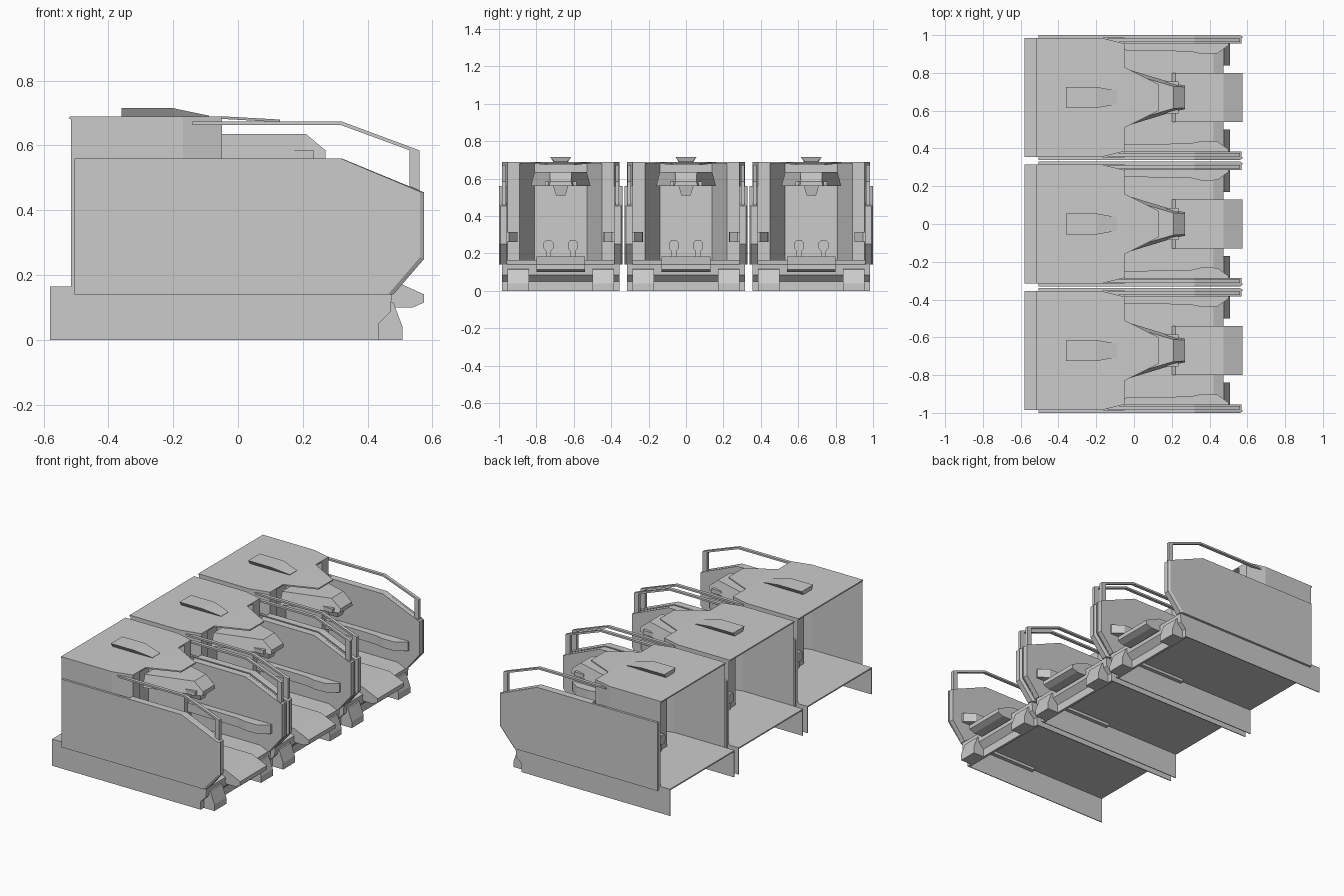
import bpy, bmesh

if "Cube" in bpy.data.objects:
    bpy.data.objects.remove(bpy.data.objects["Cube"])

PITCH = 0.67


def mesh_object(name, bm):
    bmesh.ops.recalc_face_normals(bm, faces=bm.faces)
    me = bpy.data.meshes.new(name)
    bm.to_mesh(me)
    bm.free()
    ob = bpy.data.objects.new(name, me)
    bpy.context.collection.objects.link(ob)
    return ob


def loft(name, rings):
    """Closed solid through rings of equal point count."""
    bm = bmesh.new()
    vs = [[bm.verts.new(p) for p in r] for r in rings]
    n = len(rings[0])
    for a, b in zip(vs, vs[1:]):
        for i in range(n):
            j = (i + 1) % n
            bm.faces.new((a[i], a[j], b[j], b[i]))
    bm.faces.new(vs[0])
    bm.faces.new(vs[-1])
    return mesh_object(name, bm)


def side(name, prof, y0, y1):
    """x-z profile extruded along y."""
    return loft(name, [[(x, y, z) for x, z in prof] for y in (y0, y1)])


def plan(name, prof, z0, z1):
    """x-y outline extruded along z."""
    return loft(name, [[(x, y, z) for x, y in prof] for z in (z0, z1)])


def wedge(name, stations):
    """Trapezoid sections (x, bottom half width, top half width, bottom z, top z) along x."""
    return loft(name, [[(x, -b, z0), (x, b, z0), (x, t, z1), (x, -t, z1)]
                       for x, b, t, z0, z1 in stations])


def sheet(name, path, z0, z1):
    """Open wall following an x-y path."""
    bm = bmesh.new()
    cols = [[bm.verts.new((x, y, z)) for z in (z0, z1)] for x, y in path]
    for a, b in zip(cols, cols[1:]):
        bm.faces.new((a[0], b[0], b[1], a[1]))
    return mesh_object(name, bm)


def sym(half):
    return half + [(x, -y) for x, y in reversed(half)]


single, mirrored = [], []

# Body: side walls, front returns and recessed alcove, open at the back
single.append(sheet("body_wall", sym([(-.515, .315), (-.17, .315), (-.05, .285),
                                      (-.05, .22), (-.24, .14)]), .165, .685))
single.append(plan("roof", sym([(-.52, .315), (-.17, .315), (-.05, .285),
                                (-.05, .16)]), .682, .69))
single.append(wedge("roof_tongue", [(-.05, .16, .16, .682, .69), (.13, .07, .07, .672, .68)]))

# Roof cap, flaring upward, sloping down at the front
single.append(wedge("roof_cap", [(-.36, .038, .056, .688, .715), (-.20, .038, .056, .688, .715),
                                 (-.09, .035, .036, .688, .692)]))

# Hood with slanted sides and sloped nose, and the small lamp below it
single.append(wedge("hood", [(-.07, .16, .14, .56, .635), (.21, .075, .058, .56, .635),
                             (.27, .062, .056, .56, .585)]))
single.append(side("hood_crossbar", [(.17, .56), (.235, .56), (.235, .585), (.17, .585)], -.085, .085))
single.append(loft("hood_lamp", [[(.17, -.025, .51), (.23, -.025, .51), (.23, .025, .51), (.17, .025, .51)],
                                 [(.16, -.04, .56), (.24, -.04, .56), (.24, .04, .56), (.16, .04, .56)]]))

# Floor, entry ramp and front beam
single.append(side("floor", [(-.58, .157), (-.58, .165), (.42, .165), (.475, .14), (.42, .157)], -.315, .315))
single.append(side("entry_ramp", [(.20, .165), (.22, .185), (.475, .185), (.575, .14), (.575, .115),
                                  (.54, .10), (.48, .10), (.44, .15)], -.13, .13))
single.append(side("front_beam", [(.42, 0), (.435, 0), (.435, .05), (.47, .085), (.475, .14),
                                  (.455, .14), (.455, .09), (.42, .055)], -.315, .315))

# Base skirt
mirrored.append(side("base_skirt", [(-.58, 0), (-.58, .165), (.42, .165), (.475, .14), (.47, .085),
                                    (.435, .05), (.435, 0)], .310, .315))
# Front foot
mirrored.append(side("front_foot", [(.43, 0), (.43, .05), (.465, .08), (.465, .12), (.48, .115),
                                    (.508, .04), (.508, 0)], .17, .285))

# Outer panel with beveled front rim and inner lining
outline = [(-.505, .14), (-.505, .56), (.32, .56), (.575, .455), (.575, .25), (.48, .14)]
inset = [(-.505, .14), (-.505, .56), (.317, .56), (.562, .457), (.562, .255), (.463, .14)]
mirrored.append(loft("outer_panel", [[(x, .316, z) for x, z in outline],
                                     [(x, .322, z) for x, z in outline],
                                     [(x, .330, z) for x, z in inset]]))
lining = [(-.05, .14), (-.05, .56), (.32, .56), (.57, .455), (.57, .25), (.48, .14)]
mirrored.append(side("inner_lining", lining, .286, .316))

# Hand rail
mirrored.append(side("hand_rail", [(-.14, .663), (.318, .663), (.53, .585), (.53, .47), (.56, .46),
                                   (.56, .585), (.32, .674), (-.14, .674)], .293, .313))
# Arm rest along the inside wall
mirrored.append(plan("arm_rest", [(-.05, .29), (-.05, .25), (.30, .243), (.36, .23), (.44, .232),
                                  (.50, .275), (.50, .29)], .26, .315))

# Lever on a post at the foot of the alcove wall
oct_ring = [(.5, 1), (1, .5), (1, -.5), (.5, -1), (-.5, -1), (-1, -.5), (-1, .5), (-.5, 1)]
mirrored.append(loft("lever_knob", [[(x, .065 + .026 * a, .242 + .03 * b) for a, b in oct_ring]
                                    for x in (-.265, -.215)]))
mirrored.append(plan("lever_post", [(-.25, .052), (-.22, .052), (-.22, .078), (-.25, .078)], .165, .22))

# Mirror the paired parts, then repeat the bay three times along y
for ob in mirrored:
    bm = bmesh.new()
    bm.from_mesh(ob.data)
    dup = bmesh.ops.duplicate(bm, geom=bm.verts[:] + bm.edges[:] + bm.faces[:])["geom"]
    for v in dup:
        if isinstance(v, bmesh.types.BMVert):
            v.co.y *= -1
    bmesh.ops.reverse_faces(bm, faces=[f for f in dup if isinstance(f, bmesh.types.BMFace)])
    bm.to_mesh(ob.data)
    bm.free()
for ob in single + mirrored:
    for k in (-1, 1):
        c = ob.copy()
        c.location.y = k * PITCH
        bpy.context.collection.objects.link(c)
